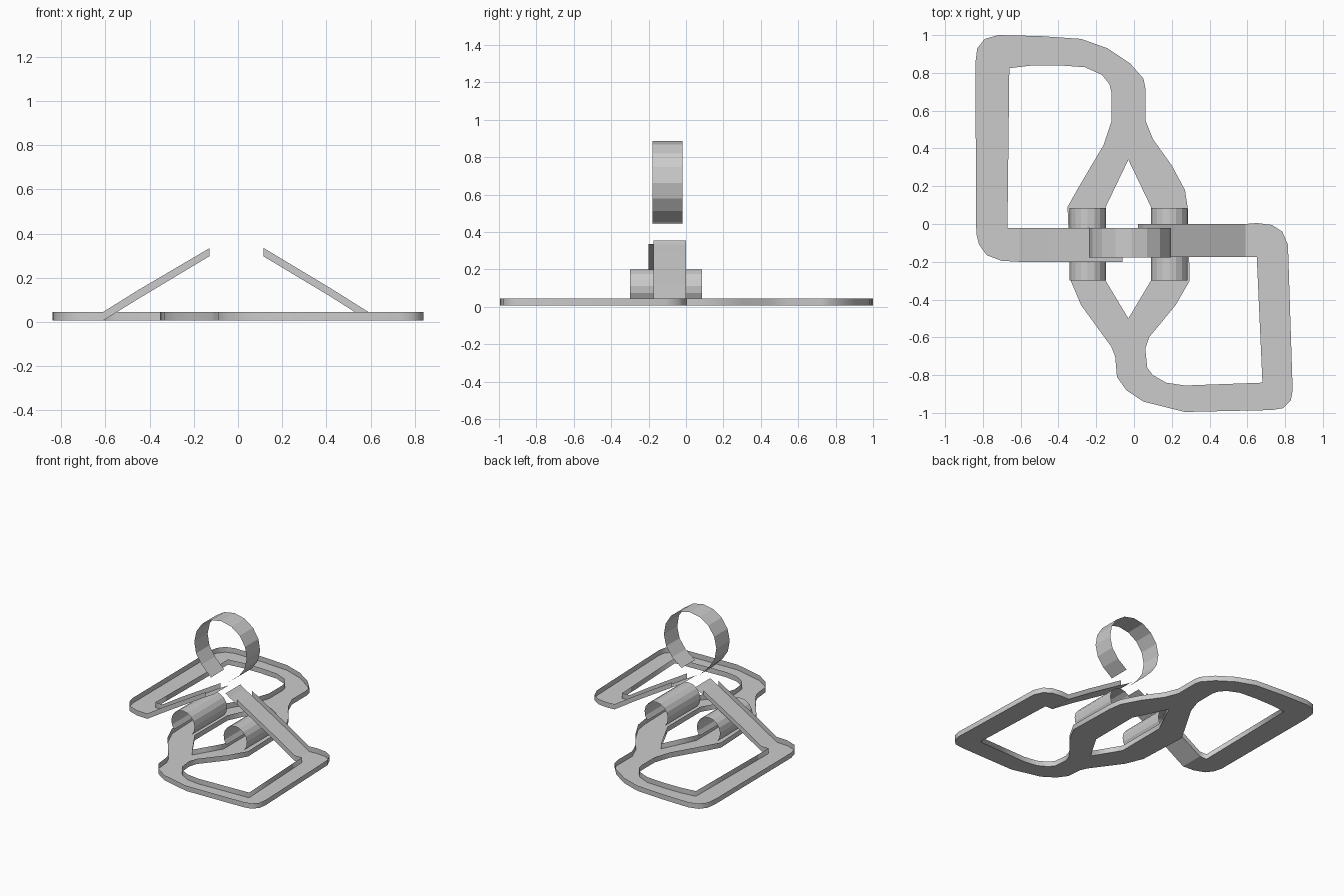
import bpy, bmesh
from math import cos, sin, radians

if "Cube" in bpy.data.objects:
    bpy.data.objects.remove(bpy.data.objects["Cube"])

Z0, Z1 = 0.006, 0.045


def mesh_object(name, verts, faces):
    me = bpy.data.meshes.new(name)
    me.from_pydata(verts, [], faces)
    ob = bpy.data.objects.new(name, me)
    bpy.context.collection.objects.link(ob)


def tray(name, loops, open_ends):
    """Open-topped tray with holes; open_ends lists x positions with no end wall."""
    cu = bpy.data.curves.new(name, 'CURVE')
    cu.dimensions = '2D'
    cu.fill_mode = 'BOTH'
    cu.extrude = (Z1 - Z0) / 2
    for pts in loops:
        sp = cu.splines.new('POLY')
        sp.points.add(len(pts) - 1)
        for p, (x, y) in zip(sp.points, pts):
            p.co = (x, y, 0, 1)
        sp.use_cyclic_u = True
    ob = bpy.data.objects.new(name, cu)
    bpy.context.collection.objects.link(ob)
    ob.location.z = (Z0 + Z1) / 2
    bpy.ops.object.select_all(action='DESELECT')
    ob.select_set(True)
    bpy.context.view_layer.objects.active = ob
    bpy.ops.object.convert(target='MESH')
    ob = bpy.context.view_layer.objects.active
    # Remove the lid and the end walls where the arms carry on
    bm = bmesh.new()
    bm.from_mesh(ob.data)
    gone = [f for f in bm.faces
            if all(v.co.z > 0 for v in f.verts)
            or any(all(abs(v.co.x - x) < 1e-4 for v in f.verts) for x in open_ends)]
    bmesh.ops.delete(bm, geom=gone, context='FACES')
    bm.to_mesh(ob.data)
    bm.free()


def sheet(name, path, y0, y1, wall=None):
    """Thin strip following an xz path, with optional side walls."""
    verts = [(x, y, z) for x, z in path for y in (y0, y1)]
    faces = [(2 * i, 2 * i + 1, 2 * i + 3, 2 * i + 2) for i in range(len(path) - 1)]
    for y in (y0, y1) if wall else ():
        faces.append(tuple(range(len(verts), len(verts) + len(wall))))
        verts += [(x, y, z) for x, z in wall]
    mesh_object(name, verts, faces)


def arc(cx, cz, r, a0, a1, n):
    angles = [radians(a0 + (a1 - a0) * i / n) for i in range(n + 1)]
    return [(cx + r * cos(a), cz + r * sin(a)) for a in angles]


# Flat frame: right side outline, then left side outline, with the diamond opening
right_side = [(-0.02, 0.85), (0.05, 0.77), (0.06, 0.72), (0.06, 0.55), (0.10, 0.45),
              (0.20, 0.31), (0.27, 0.18), (0.285, 0.08), (0.295, -0.30), (0.22, -0.43),
              (0.08, -0.60), (0.06, -0.66), (0.07, -0.76), (0.10, -0.80), (0.17, -0.84),
              (0.27, -0.855), (0.68, -0.84), (0.65, -0.175), (0.59, -0.175), (0.59, 0.0),
              (0.65, 0.005), (0.73, -0.005), (0.785, -0.04), (0.815, -0.11),
              (0.84, -0.88), (0.83, -0.935), (0.79, -0.975), (0.73, -0.985)]
left_side = [(0.27, -0.995), (0.05, -0.94), (-0.04, -0.88), (-0.09, -0.81), (-0.10, -0.70),
             (-0.12, -0.65), (-0.20, -0.54), (-0.28, -0.43), (-0.335, -0.30), (-0.352, 0.09),
             (-0.29, 0.20), (-0.16, 0.42), (-0.12, 0.54), (-0.12, 0.70), (-0.13, 0.74),
             (-0.17, 0.79), (-0.26, 0.83), (-0.40, 0.84), (-0.55, 0.838), (-0.66, 0.825),
             (-0.67, -0.02), (-0.61, -0.02), (-0.61, -0.20), (-0.70, -0.195), (-0.78, -0.165),
             (-0.82, -0.11), (-0.835, -0.05), (-0.84, 0.85), (-0.83, 0.93), (-0.79, 0.98),
             (-0.72, 1.0), (-0.50, 0.995), (-0.28, 0.98), (-0.14, 0.93)]
opening = [(-0.03, 0.34), (-0.15, 0.09), (-0.15, -0.30), (-0.03, -0.50), (0.09, -0.30), (0.09, 0.09)]
tray("frame_tray", [right_side + left_side, opening], (-0.61, 0.59))

# Rising arms: channel floors run on past the side walls as thin tongues
sheet("left_arm", [(-0.61, Z0), (-0.45, 0.105), (-0.13, 0.297), (-0.06, 0.336)], -0.20, -0.02,
      [(-0.61, Z0), (-0.61, Z1), (-0.45, 0.145), (-0.13, 0.333), (-0.13, 0.297), (-0.45, 0.105)])
sheet("right_arm", [(0.59, Z0), (0.41, 0.12), (0.115, 0.297), (0.05, 0.334), (0.02, 0.356)],
      -0.175, 0.0,
      [(0.59, Z0), (0.59, Z1), (0.41, 0.158), (0.115, 0.335), (0.115, 0.297), (0.41, 0.12)])

# Sleeves over the diamond's two strands
for name, cx in (("left_sleeve", -0.245), ("right_sleeve", 0.187)):
    sheet(name, arc(cx, 0.105, 0.096, -40, 220, 12), -0.30, 0.085)

# Open ring floating above the arms, with straight tips
ring = [(0.05, 0.452)] + arc(-0.02, 0.67, 0.217, -47, 224, 12) + [(-0.10, 0.443)]
sheet("open_ring", ring, -0.178, -0.02)
